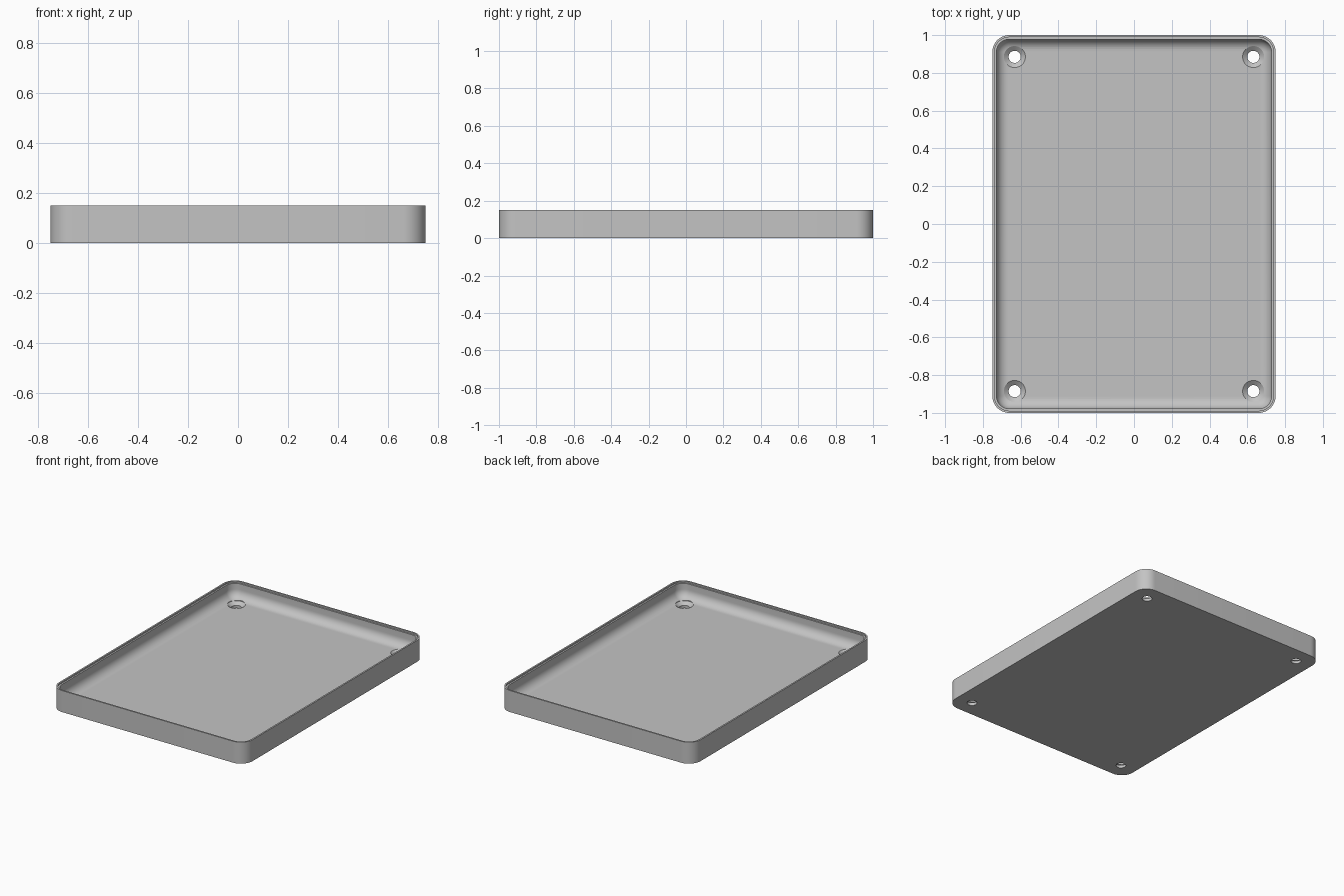
import bpy, bmesh, math

cube = bpy.data.objects.get("Cube")
if cube:
    bpy.data.objects.remove(cube, do_unlink=True)

HALF_X, HALF_Y, HEIGHT = 0.75, 1.0, 0.15
CORNER, FLOOR, COVE, WALL, LIP = 0.09, 0.04, 0.06, 0.022, 0.011
HOLE_X, HOLE_Y = 0.632, 0.885

grey = bpy.data.materials.new("plain grey")
grey.use_nodes = True
colour = (0.55, 0.55, 0.55, 1)
grey.diffuse_color = colour
grey.node_tree.nodes["Principled BSDF"].inputs["Base Color"].default_value = colour


def rounded_rectangle(inset, z, steps=12):
    radius = CORNER - inset
    points = []
    for corner, (sx, sy) in enumerate([(1, 1), (-1, 1), (-1, -1), (1, -1)]):
        for i in range(steps + 1):
            a = (corner + i / steps) * math.pi / 2
            points.append((sx * (HALF_X - CORNER) + radius * math.cos(a),
                           sy * (HALF_Y - CORNER) + radius * math.sin(a), z))
    return points


def circle(x, y, radius, z, sides=40):
    return [(x + radius * math.cos(i * math.tau / sides),
             y + radius * math.sin(i * math.tau / sides), z) for i in range(sides)]


def loft(bm, loops):
    """Skin a stack of matching loops and cap both ends."""
    rings = [[bm.verts.new(p) for p in loop] for loop in loops]
    n = len(rings[0])
    for low, high in zip(rings, rings[1:]):
        for i in range(n):
            j = (i + 1) % n
            bm.faces.new((low[i], low[j], high[j], high[i]))
    bm.faces.new(rings[0][::-1])
    bm.faces.new(rings[-1])


def make_object(name, bm):
    bmesh.ops.recalc_face_normals(bm, faces=bm.faces)
    mesh = bpy.data.meshes.new(name)
    bm.to_mesh(mesh)
    bm.free()
    mesh.materials.append(grey)
    obj = bpy.data.objects.new(name, mesh)
    bpy.context.collection.objects.link(obj)
    return obj


# Tray: outer wall, stepped rim, inner wall, cove and floor
profile = [(0, 0), (0, HEIGHT), (LIP, HEIGHT), (LIP, HEIGHT - 0.01), (WALL, HEIGHT - 0.01)]
for i in range(11):
    a = i / 10 * math.pi / 2
    profile.append((WALL + COVE * (1 - math.cos(a)), FLOOR + COVE * (1 - math.sin(a))))
bm = bmesh.new()
loft(bm, [rounded_rectangle(inset, z) for inset, z in profile])
tray = make_object("tray", bm)

# Countersunk screw holes in the four corners
bm = bmesh.new()
for x in (-HOLE_X, HOLE_X):
    for y in (-HOLE_Y, HOLE_Y):
        loft(bm, [circle(x, y, r, z) for r, z in
                  [(0.032, -0.05), (0.032, 0.02), (0.057, FLOOR), (0.057, 0.1)]])
cutter = make_object("screw_hole_cutter", bm)
cutter.hide_render = True

cut = tray.modifiers.new("screw holes", 'BOOLEAN')
cut.operation = 'DIFFERENCE'
cut.solver = 'EXACT'
cut.object = cutter
bpy.ops.object.select_all(action='DESELECT')
tray.select_set(True)
bpy.context.view_layer.objects.active = tray
bpy.ops.object.modifier_apply(modifier=cut.name)
bpy.data.objects.remove(cutter, do_unlink=True)

bpy.ops.object.shade_smooth_by_angle(angle=math.radians(30))
